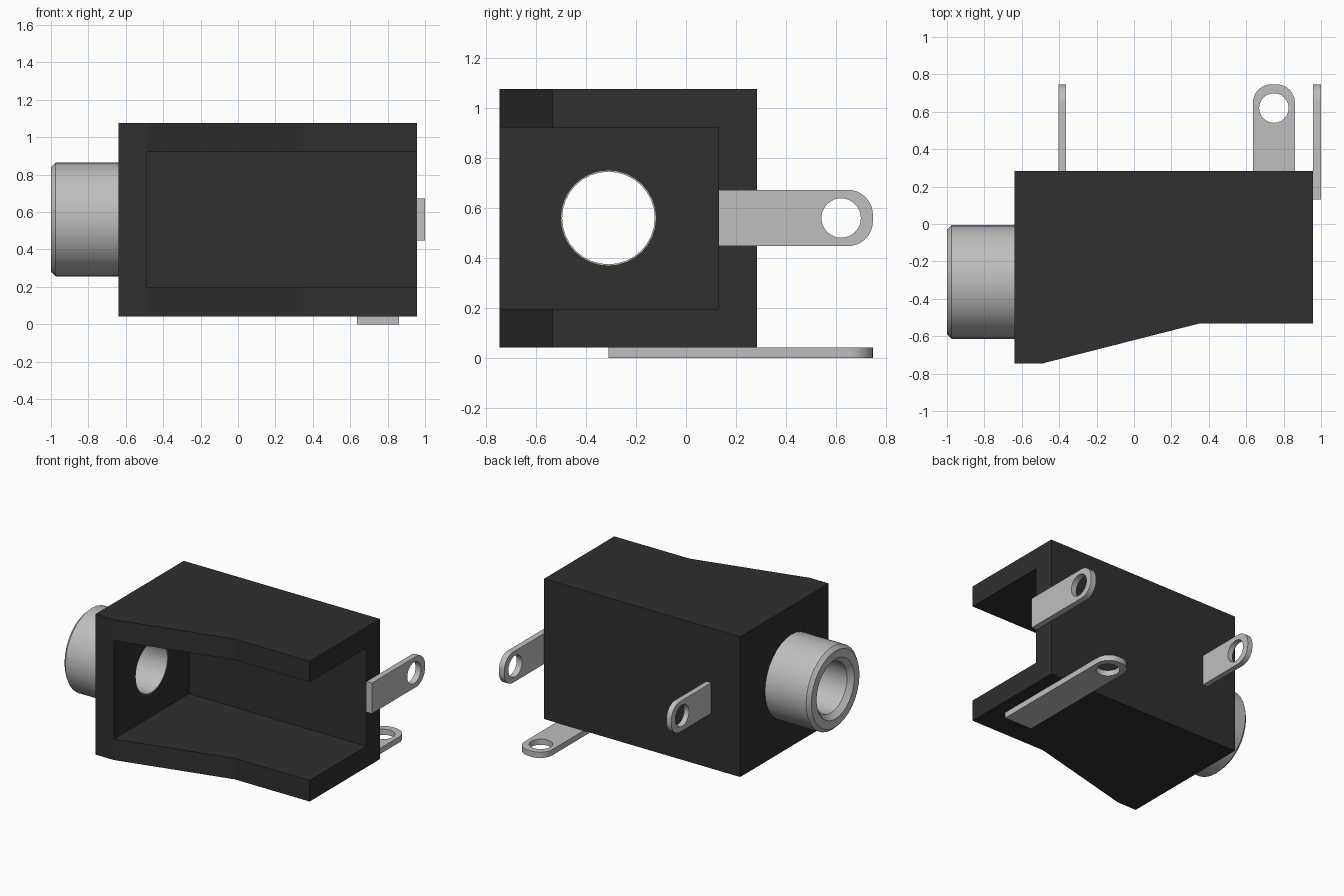
import bpy, bmesh, math
from mathutils import Vector

if "Cube" in bpy.data.objects:
    bpy.data.objects.remove(bpy.data.objects["Cube"], do_unlink=True)


def material(name, value):
    mat = bpy.data.materials.new(name)
    mat.use_nodes = True
    colour = (value, value, value, 1.0)
    mat.diffuse_color = colour
    mat.node_tree.nodes["Principled BSDF"].inputs["Base Color"].default_value = colour
    return mat


BLACK = material("black plastic", 0.029)
METAL = material("grey metal", 0.52)

AXIS_Y, AXIS_Z = -0.31, 0.56      # centre line of the socket
INNER_X = -0.487                  # inside face of the socket wall
SEGMENTS = 32


def finish(name, bm, mat, smooth=False):
    bmesh.ops.recalc_face_normals(bm, faces=bm.faces[:])
    mesh = bpy.data.meshes.new(name)
    bm.to_mesh(mesh)
    bm.free()
    mesh.materials.append(mat)
    obj = bpy.data.objects.new(name, mesh)
    bpy.context.collection.objects.link(obj)
    if smooth:
        bpy.ops.object.select_all(action='DESELECT')
        obj.select_set(True)
        bpy.context.view_layer.objects.active = obj
        bpy.ops.object.shade_smooth_by_angle(angle=math.radians(30))
    return obj


def prism(name, points, offset, mat):
    """Extrude a closed 3D outline along an offset."""
    bm = bmesh.new()
    face = bm.faces.new([bm.verts.new(p) for p in points])
    ext = bmesh.ops.extrude_face_region(bm, geom=[face])
    moved = [v for v in ext["geom"] if isinstance(v, bmesh.types.BMVert)]
    bmesh.ops.translate(bm, verts=moved, vec=offset)
    return finish(name, bm, mat)


def circle_point(x, r, i):
    a = 2 * math.pi * i / SEGMENTS
    return (x, AXIS_Y + r * math.cos(a), AXIS_Z + r * math.sin(a))


def cut(target, cutter):
    cutter.hide_render = True
    mod = target.modifiers.new("cut", 'BOOLEAN')
    mod.operation = 'DIFFERENCE'
    mod.solver = 'EXACT'
    mod.object = cutter
    bpy.context.view_layer.objects.active = target
    bpy.ops.object.modifier_apply(modifier=mod.name)
    bpy.data.objects.remove(cutter, do_unlink=True)


# Housing: tapered outline, open at the front and at one end
outline = [(-0.64, 0.283), (0.957, 0.283), (0.957, -0.533),
           (0.345, -0.533), (INNER_X, -0.745), (-0.64, -0.745)]
housing = prism("housing", [(x, y, 0.042) for x, y in outline],
                Vector((0, 0, 1.033)), BLACK)
cavity = [(INNER_X, -1.2), (1.4, -1.2), (1.4, 0.127), (INNER_X, 0.127)]
cut(housing, prism("cavity_cutter", [(x, y, 0.197) for x, y in cavity],
                   Vector((0, 0, 0.724)), BLACK))
cut(housing, prism("socket_cutter",
                   [circle_point(-0.8, 0.19, i) for i in range(SEGMENTS)],
                   Vector((0.5, 0, 0)), BLACK))

# Barrel: lathed sleeve with chamfered lip, lining the hole in the wall
profile = [(-0.64, 0.305), (-0.975, 0.305), (-1.0, 0.28), (-1.0, 0.22),
           (-0.965, 0.185), (INNER_X, 0.185), (INNER_X, 0.19), (-0.64, 0.19)]
bm = bmesh.new()
rings = [[bm.verts.new(circle_point(x, r, i)) for i in range(SEGMENTS)]
         for x, r in profile]
for k, ring in enumerate(rings):
    after = rings[(k + 1) % len(rings)]
    for i in range(SEGMENTS):
        j = (i + 1) % SEGMENTS
        bm.faces.new((ring[i], ring[j], after[j], after[i]))
finish("barrel", bm, METAL, smooth=True)


def terminal(name, start, place, thickness):
    """Strip along y with a rounded, pierced end; place maps (v, u) to 3D."""
    half, end, corner = 0.1125, 0.747, 0.1
    loop = [(-half, start), (half, start)]
    for side, first in ((1, 0), (-1, 90)):
        for i in range(9):
            a = math.radians(first + i * 90 / 8)
            loop.append((side * (half - corner) + corner * math.cos(a),
                         end - corner + corner * math.sin(a)))
    hole = [(0.079 * math.cos(2 * math.pi * i / 24),
             0.62 + 0.079 * math.sin(2 * math.pi * i / 24)) for i in range(24)]
    bm = bmesh.new()
    edges = []
    for pts in (loop, hole):
        vs = [bm.verts.new(place(v, u)) for v, u in pts]
        edges += [bm.edges.new((vs[i - 1], vs[i])) for i in range(len(vs))]
    bmesh.ops.triangle_fill(bm, edges=edges, use_beauty=True)
    ext = bmesh.ops.extrude_face_region(bm, geom=bm.faces[:])
    moved = [v for v in ext["geom"] if isinstance(v, bmesh.types.BMVert)]
    bmesh.ops.translate(bm, verts=moved, vec=thickness)
    return finish(name, bm, METAL, smooth=True)


# Solder terminals: open end, underside and back
terminal("end_terminal", 0.13, lambda v, u: (0.957, u, AXIS_Z + v),
         Vector((0.043, 0, 0)))
terminal("bottom_terminal", -0.31, lambda v, u: (0.748 + v, u, 0.0),
         Vector((0, 0, 0.042)))
terminal("back_terminal", 0.2, lambda v, u: (-0.403, u, AXIS_Z + v),
         Vector((0.04, 0, 0)))
